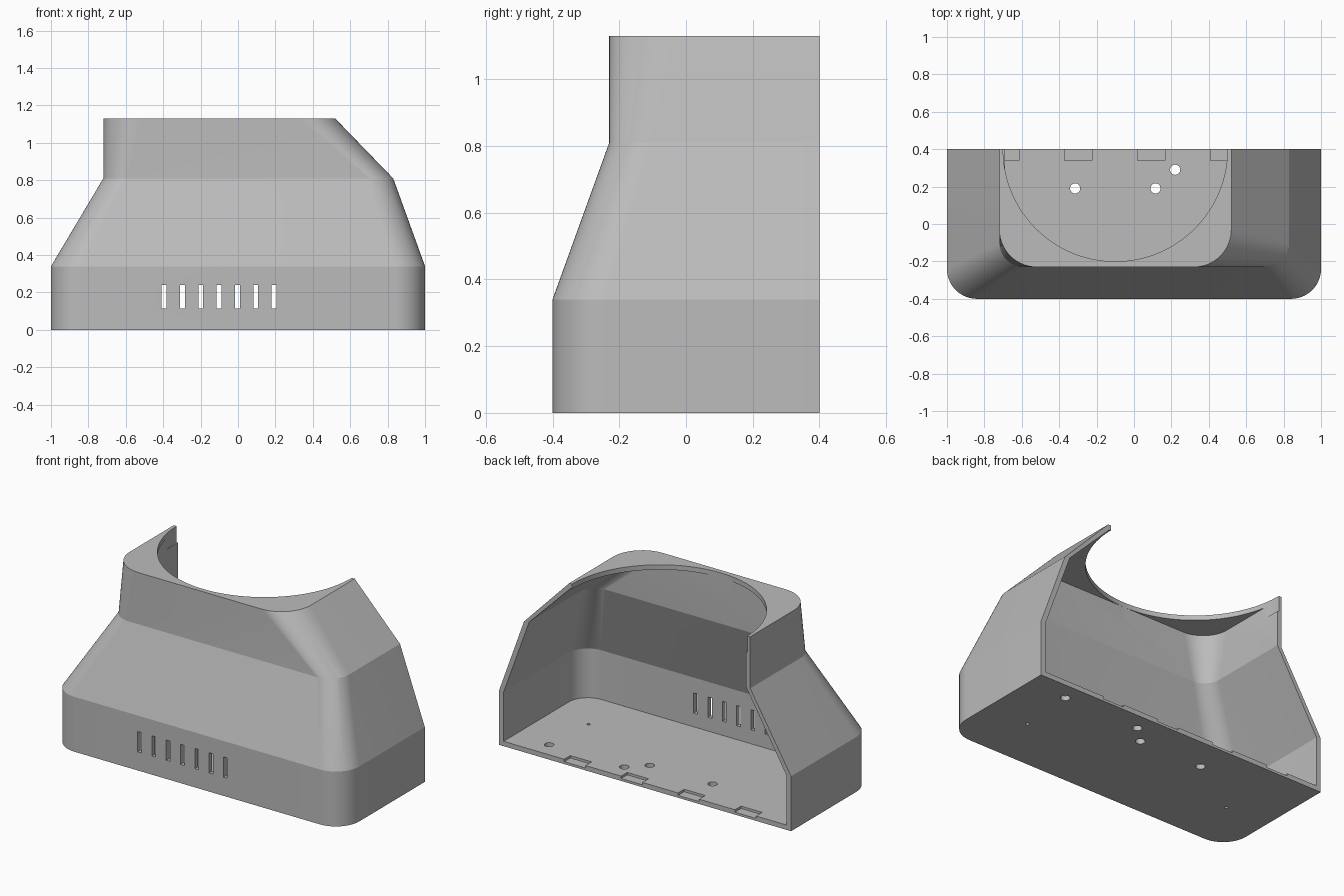
import bpy, bmesh, math
from mathutils import Matrix

if "Cube" in bpy.data.objects:
    bpy.data.objects.remove(bpy.data.objects["Cube"])

BACK, WALL = 0.4, 0.03

grey = bpy.data.materials.new("plain grey")
grey.use_nodes = True
colour = (0.5, 0.5, 0.5, 1)
grey.diffuse_color = colour
grey.node_tree.nodes["Principled BSDF"].inputs["Base Color"].default_value = colour


def make_object(name, bm):
    bmesh.ops.recalc_face_normals(bm, faces=bm.faces)
    mesh = bpy.data.meshes.new(name)
    bm.to_mesh(mesh)
    bm.free()
    mesh.materials.append(grey)
    obj = bpy.data.objects.new(name, mesh)
    bpy.context.collection.objects.link(obj)
    return obj


def outline(left, right, front, back, radius, steps=14):
    """Plan outline with two rounded front corners."""
    pts = [(left, back)]
    for cx, start in ((left + radius, math.pi), (right - radius, 1.5 * math.pi)):
        for i in range(steps + 1):
            a = start + i / steps * math.pi / 2
            pts.append((cx + radius * math.cos(a), front + radius + radius * math.sin(a)))
    return pts + [(right, back)]


def loft(name, levels, back):
    """Solid through a stack of rounded outlines."""
    bm = bmesh.new()
    rings = [[bm.verts.new((x, y, z)) for x, y in outline(l, r, f, back, rad)]
             for z, l, r, f, rad in levels]
    for low, high in zip(rings, rings[1:]):
        for i in range(len(low)):
            j = (i + 1) % len(low)
            bm.faces.new((low[i], low[j], high[j], high[i]))
    bm.faces.new(rings[0])
    bm.faces.new(rings[-1])
    return make_object(name, bm)


def add_box(bm, x, y, z, sx, sy, sz):
    bmesh.ops.create_cube(bm, size=1, matrix=Matrix.Translation((x, y, z))
                          @ Matrix.Diagonal((sx, sy, sz, 1)))


def add_cylinder(bm, x, y, z, radius, depth, sides=32):
    bmesh.ops.create_cone(bm, cap_ends=True, segments=sides, radius1=radius,
                          radius2=radius, depth=depth,
                          matrix=Matrix.Translation((x, y, z)))


# Outer body: straight base, sloped shoulder, narrower neck
hood = loft("hood_shell", [
    (0, -1, 1, -0.4, 0.16),
    (0.34, -1, 1, -0.4, 0.16),
    (0.81, -0.72, 0.83, -0.23, 0.13),
    (1.13, -0.72, 0.52, -0.23, 0.2)], BACK)

# Hollow interior, open at the back
cavity = loft("cavity_cutter", [
    (WALL, -0.97, 0.97, -0.37, 0.13),
    (0.335, -0.97, 0.97, -0.37, 0.13),
    (0.815, -0.69, 0.795, -0.2, 0.1),
    (1.13 - WALL, -0.69, 0.51, -0.2, 0.17)], BACK + 0.1)

# Round opening in the top
bm = bmesh.new()
add_cylinder(bm, -0.1, BACK, 1.13, 0.6, 0.2, 128)
opening = make_object("opening_cutter", bm)

# Front vent slots and shallow floor recesses along the back edge
bm = bmesh.new()
for i in range(7):
    add_box(bm, -0.395 + i * 0.098, -0.385, 0.178, 0.026, 0.1, 0.125)
for i in range(4):
    add_box(bm, -0.688 + i * 0.39, BACK, 0.04, 0.145, 0.12, 0.05)
slots = make_object("slot_cutter", bm)

# Floor mounting holes and two pin holes
bm = bmesh.new()
for x, y in ((-0.315, 0.19), (0.115, 0.19), (0.22, 0.29), (0.735, 0.29)):
    add_cylinder(bm, x, y, 0, 0.027, 0.2)
for x in (-0.71, 0.71):
    add_cylinder(bm, x, -0.06, 0, 0.01, 0.2)
holes = make_object("hole_cutter", bm)

bpy.ops.object.select_all(action="DESELECT")
bpy.context.view_layer.objects.active = hood
hood.select_set(True)
for cutter in (cavity, opening, slots, holes):
    cutter.hide_render = True
    mod = hood.modifiers.new(cutter.name, "BOOLEAN")
    mod.operation, mod.solver, mod.object = "DIFFERENCE", "EXACT", cutter
    bpy.ops.object.modifier_apply(modifier=mod.name)
    bpy.data.objects.remove(cutter)

bpy.ops.object.shade_smooth_by_angle(angle=math.radians(15))
